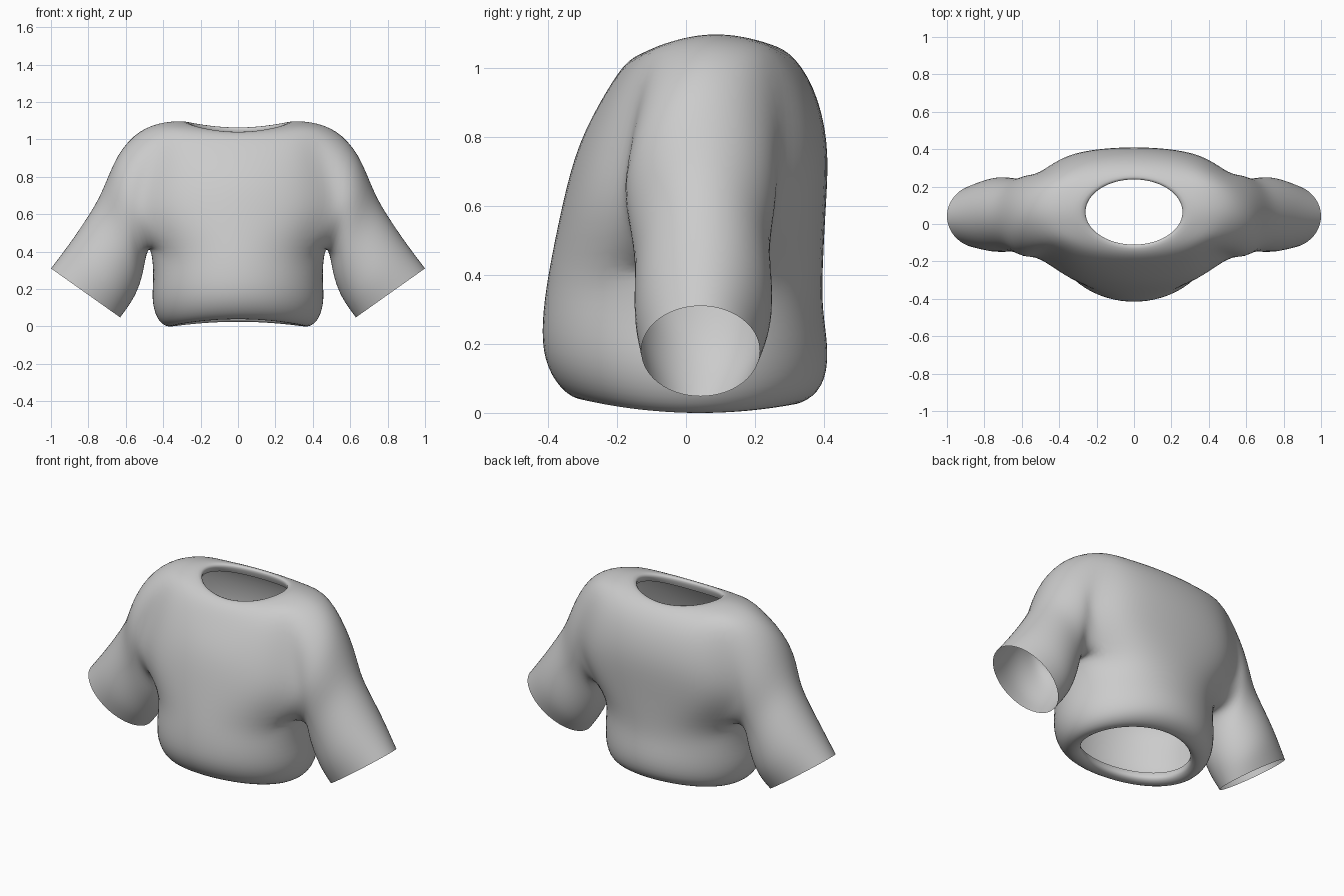
import bpy, bmesh
from math import sin, cos, pi, copysign

if "Cube" in bpy.data.objects:
    bpy.data.objects.remove(bpy.data.objects["Cube"])

N = 20  # columns around the torso
bm = bmesh.new()

# torso rows: z at centre, z at sides, half width, front y, back y, back fullness, back tilt
ROWS = [
    (.080, .060, .330, -.265, .285, 1, -.010),   # turned-in hem
    (.040, .018, .325, -.262, .29, 1, -.010),
    (.036, .000, .375, -.315, .335, 1, -.005),
    (.085, .045, .430, -.375, .392, 1, -.005),
    (.180, .150, .457, -.412, .410, 1, 0),
    (.300, .280, .452, -.412, .397, .95, 0),
    (.430, .410, .470, -.393, .397, .9, 0),  # armpit
    (.600, .600, .595, -.358, .405, .85, 0),
    (.780, .790, .595, -.308, .408, .85, 0),
    (.935, 1.040, .525, -.230, .368, .92, .005),  # shoulder
    (1.030, 1.090, .390, -.166, .300, 1, .010),
    (1.050, 1.090, .265, -.112, .240, 1, .012),  # neckline
    (1.000, 1.040, .275, -.120, .250, 1, .012),  # turned-in neck
]
ARMPIT, SHOULDER = 6, 9


def power(v, p):
    return copysign(abs(v) ** p, v) if abs(v) > 1e-6 else 0.0


grid = []
for z, zs, w, yf, yb, full, tilt in ROWS:
    ring = []
    for k in range(N):
        c, s = cos(2 * pi * k / N), sin(2 * pi * k / N)
        p = full if s > 0 else 1
        y = (yf + yb) / 2 + power(s, p) * (yb - yf) / 2
        ring.append(bm.verts.new((w * power(c, p), y, z + (zs - z) * c * c + tilt * s)))
    grid.append(ring)

# torso faces, leaving the two armholes open
for r in range(len(ROWS) - 1):
    for k in range(N):
        side = min((k + .5) % (N / 2), N / 2 - (k + .5) % (N / 2)) < 2
        if ARMPIT <= r < SHOULDER and side:
            continue
        n = (k + 1) % N
        bm.faces.new((grid[r][k], grid[r][n], grid[r + 1][n], grid[r + 1][k]))

# sleeve rings: outer x, z, inner x, z, front y, back y
SLEEVE = [
    (.640, .915, .492, .365, -.178, .262),
    (.725, .725, .512, .275, -.153, .243),
    (.800, .592, .545, .180, -.148, .248),
    (.895, .450, .587, .108, -.148, .246),
    (1.00, .310, .630, .048, -.130, .214),
]
LOOP = [(6, 0), (6, 1), (6, 2), (7, 2), (8, 2), (9, 2), (9, 1), (9, 0),
        (9, -1), (9, -2), (8, -2), (7, -2), (6, -2), (6, -1)]


def sleeve(sign):
    prev = [grid[r][k % N if sign > 0 else (N // 2 - k) % N] for r, k in LOOP]
    m = len(prev)
    for ox, oz, ix, iz, yf, yb in SLEEVE:
        ring = []
        for j in range(m):
            t = (1 - cos(2 * pi * j / m)) / 2
            y = (yf + yb) / 2 + sin(2 * pi * j / m) * (yb - yf) / 2
            ring.append(bm.verts.new((sign * (ix + (ox - ix) * t), y, iz + (oz - iz) * t)))
        for j in range(m):
            n = (j + 1) % m
            bm.faces.new((prev[j], prev[n], ring[n], ring[j]))
        prev = ring


sleeve(1)
sleeve(-1)
bmesh.ops.recalc_face_normals(bm, faces=bm.faces[:])
mesh = bpy.data.meshes.new("short_sleeved_top")
bm.to_mesh(mesh)
bm.free()
for f in mesh.polygons:
    f.use_smooth = True
top = bpy.data.objects.new("short_sleeved_top", mesh)
bpy.context.collection.objects.link(top)
sub = top.modifiers.new("smooth", "SUBSURF")
sub.levels = sub.render_levels = 2

# push the cage out so the smoothed surface passes through the drawn rings
target = [v.co.copy() for v in mesh.vertices]
for _ in range(3):
    dg = bpy.context.evaluated_depsgraph_get()
    ev = top.evaluated_get(dg)
    got = [v.co.copy() for v in ev.to_mesh().vertices[:len(target)]]
    ev.to_mesh_clear()
    for v, g, t in zip(mesh.vertices, got, target):
        v.co += (t - g) * .75
    mesh.update()
    top.update_tag()
    bpy.context.view_layer.update()
